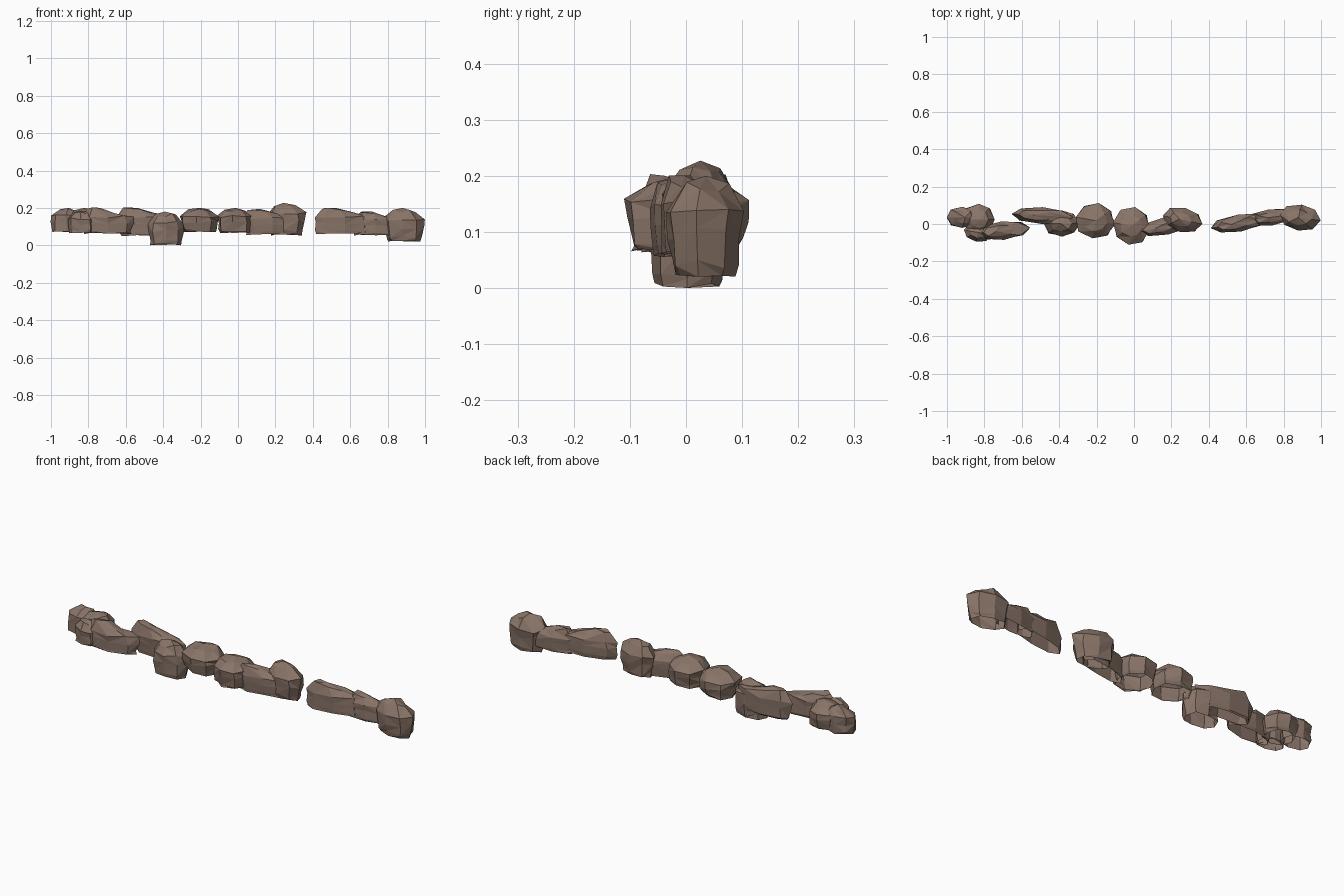
import bpy, bmesh, math, random

if "Cube" in bpy.data.objects:
    bpy.data.objects.remove(bpy.data.objects["Cube"])

stone = bpy.data.materials.new("brown_stone")
stone.diffuse_color = (0.25, 0.175, 0.138, 1)
stone.use_nodes = True
stone.node_tree.nodes["Principled BSDF"].inputs["Base Color"].default_value = stone.diffuse_color

# Rings of a faceted stone: height fraction, radius factor
RINGS = [(0.0, 0.0), (0.12, 0.4), (0.42, 0.85), (0.66, 1.0), (0.89, 0.6)]
SIDES = 8


def make_rock(name, cx, cy, a, b, yaw, z0, z1, base, lean, seed):
    """Open-bottomed stone: half length a, half width b, turned by yaw degrees.
    base = footprint relative to the widest ring, lean = peak offset along its length."""
    rng = random.Random(seed)
    c, s = math.cos(math.radians(yaw)), math.sin(math.radians(yaw))
    h = z1 - z0
    long = a > 2 * b
    bm = bmesh.new()

    def vert(lx, ly, z):
        return bm.verts.new((cx + lx * c - ly * s, cy + lx * s + ly * c, z))

    rings = []
    for i, (t, f) in enumerate(RINGS):
        r = base + (1 - base) * f if i < 4 else f
        shift = lean * a * 0.6 if i == 4 else 0
        ring = []
        for k in range(SIDES):
            ang = 2 * math.pi * k / SIDES
            main = i == 3 and k % 2 == 0
            j = 1.0 if main else rng.uniform(0.9, 1.03)
            if k % 2:
                j *= 1.05
            # upper right end narrows to a raised point
            jx = 0.88 if i >= 3 and k in (1, 7) else 1.0
            dz = rng.uniform(0, 0.06) * h if i == 0 else rng.uniform(-0.06, 0.06) * h
            if i == 0 and k % 4 == 0:
                dz = 0
            if long and i == 4:
                dz -= 0.1 * h * math.cos(ang)
            ring.append(vert(a * r * j * jx * math.cos(ang) + shift,
                             b * r * j * math.sin(ang), z0 + t * h + dz))
        rings.append(ring)
    for lo, hi in zip(rings, rings[1:]):
        for k in range(SIDES):
            n = (k + 1) % SIDES
            if rng.random() < 0.5:
                bm.faces.new((lo[k], lo[n], hi[n]))
                bm.faces.new((lo[k], hi[n], hi[k]))
            else:
                bm.faces.new((lo[k], lo[n], hi[k]))
                bm.faces.new((lo[n], hi[n], hi[k]))
    peak = vert(lean * a, 0, z1)
    for k in range(SIDES):
        bm.faces.new((rings[-1][k], rings[-1][(k + 1) % SIDES], peak))
    me = bpy.data.meshes.new(name)
    bm.to_mesh(me)
    bm.free()
    me.materials.append(stone)
    ob = bpy.data.objects.new(name, me)
    bpy.context.collection.objects.link(ob)


# Row of stones from left to right, with a gap near x = 0.4
ROCKS = [
    ("end_stone_small", -0.92, 0.035, 0.08, 0.056, 0, 0.07, 0.20, 0.97, 0.2),
    ("end_stone_back", -0.83, 0.025, 0.085, 0.083, 0, 0.07, 0.20, 0.85, 0.1),
    ("end_stone_front", -0.835, -0.045, 0.075, 0.05, -10, 0.065, 0.185, 0.9, 0.0),
    ("long_stone_front", -0.70, -0.035, 0.145, 0.05, 6, 0.06, 0.20, 0.9, -0.25),
    ("long_stone_left", -0.49, 0.045, 0.165, 0.045, -3, 0.05, 0.20, 0.88, -0.3),
    ("low_stone", -0.385, 0.002, 0.097, 0.07, 0, 0.0, 0.18, 0.9, -0.05),
    ("round_stone_left", -0.205, 0.018, 0.108, 0.096, -10, 0.07, 0.20, 0.85, 0.0),
    ("round_stone_middle", -0.012, -0.01, 0.102, 0.102, -10, 0.065, 0.20, 0.85, 0.0),
    ("long_stone_middle", 0.175, -0.01, 0.15, 0.047, 12, 0.055, 0.195, 0.92, -0.4),
    ("gap_stone", 0.26, 0.022, 0.108, 0.066, -12, 0.052, 0.227, 0.8, -0.15),
    ("long_stone_right", 0.565, 0.005, 0.157, 0.046, 10, 0.06, 0.20, 0.95, -0.28),
    ("short_long_stone", 0.73, 0.035, 0.13, 0.044, 8, 0.052, 0.18, 0.9, -0.1),
    ("far_end_stone", 0.888, 0.034, 0.112, 0.07, -8, 0.02, 0.20, 0.76, -0.08),
]
for n, r in enumerate(ROCKS):
    make_rock(*r, seed=n + 3)
